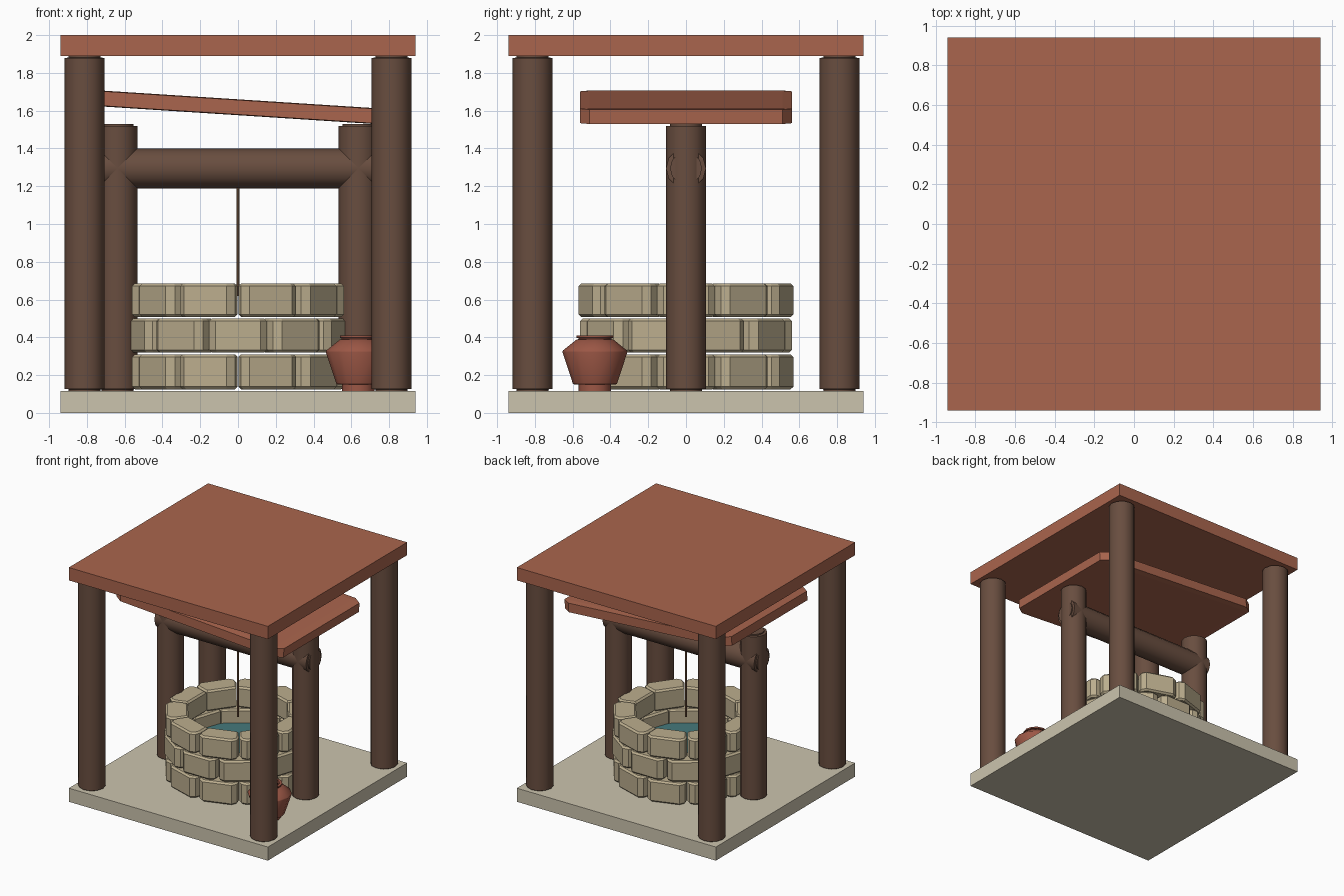
import bpy, bmesh, math
from mathutils import Matrix, Vector

if "Cube" in bpy.data.objects:
    bpy.data.objects.remove(bpy.data.objects["Cube"])


def material(name, rgb):
    m = bpy.data.materials.new(name)
    m.diffuse_color = (*rgb, 1)
    m.use_nodes = True
    m.node_tree.nodes["Principled BSDF"].inputs["Base Color"].default_value = m.diffuse_color
    return m


WOOD = material("wood", (0.14, 0.075, 0.05))
TILE = material("terracotta", (0.40, 0.13, 0.075))
CLAY = material("clay", (0.33, 0.095, 0.06))
STONE = material("stone", (0.50, 0.42, 0.27))
FLOOR = material("floor_stone", (0.60, 0.55, 0.42))
ROPE = material("rope", (0.27, 0.14, 0.07))
WATER = material("water", (0.06, 0.19, 0.20))


def finish(name, bm, mat, smooth=None):
    bmesh.ops.recalc_face_normals(bm, faces=bm.faces)
    me = bpy.data.meshes.new(name)
    bm.to_mesh(me)
    bm.free()
    me.materials.append(mat)
    ob = bpy.data.objects.new(name, me)
    bpy.context.collection.objects.link(ob)
    if smooth:
        bpy.ops.object.select_all(action='DESELECT')
        ob.select_set(True)
        bpy.context.view_layer.objects.active = ob
        bpy.ops.object.shade_smooth_by_angle(angle=math.radians(smooth))
    return ob


def box(name, size, centre, mat, bevel=0, tilt=0):
    # Bevelling the unit cube before scaling keeps the chamfer proportional
    bm = bmesh.new()
    bmesh.ops.create_cube(bm, size=1)
    if bevel:
        bmesh.ops.bevel(bm, geom=bm.edges[:], offset=bevel, segments=1, affect='EDGES')
    bm.transform(Matrix.Translation(centre) @ Matrix.Rotation(tilt, 4, 'Y')
                 @ Matrix.Diagonal((*size, 1)))
    return finish(name, bm, mat)


def lathe(name, profile, mat, matrix, sides=12):
    # Spin (radius, height) points into capped rings
    bm = bmesh.new()
    rings = [[bm.verts.new((r * math.cos(2 * math.pi * i / sides),
                            r * math.sin(2 * math.pi * i / sides), z))
              for i in range(sides)] for r, z in profile]
    for a, b in zip(rings, rings[1:]):
        for i in range(sides):
            j = (i + 1) % sides
            bm.faces.new((a[i], a[j], b[j], b[i]))
    bm.faces.new(rings[0][::-1])
    bm.faces.new(rings[-1])
    bm.transform(matrix)
    return finish(name, bm, mat, 40)


def log(name, start, end, r=0.106):
    # Round timber with a narrower stub at both ends
    start, end = Vector(start), Vector(end)
    axis = end - start
    n = axis.length
    profile = [(r * .8, 0), (r * .8, .01), (r, .012), (r, n - .012), (r * .8, n - .01), (r * .8, n)]
    rot = axis.to_track_quat('Z', 'Y').to_matrix().to_4x4()
    return lathe(name, profile, WOOD, Matrix.Translation(start) @ rot)


def stone(name, angle, z0, z1):
    # Wedge with chamfered outer corners, then softened top and bottom rims
    half = [(.122, .385), (.154, .48), (.153, .525), (.118, .56)]
    plan = half + [(-x, y) for x, y in reversed(half)]
    bm = bmesh.new()
    face = bm.faces.new([bm.verts.new((x, -y, z0)) for x, y in plan])
    top = bmesh.ops.extrude_face_region(bm, geom=[face])['geom']
    bmesh.ops.translate(bm, vec=(0, 0, z1 - z0),
                        verts=[v for v in top if isinstance(v, bmesh.types.BMVert)])
    bmesh.ops.recalc_face_normals(bm, faces=bm.faces)
    rims = [e for e in bm.edges if abs(e.verts[0].co.z - e.verts[1].co.z) < 1e-4]
    bmesh.ops.bevel(bm, geom=rims, offset=.014, segments=1, affect='EDGES')
    bm.transform(Matrix.Rotation(angle, 4, 'Z'))
    return finish(name, bm, STONE)


# Floor slab and main roof slab
box("floor_slab", (1.88, 1.88, .116), (0, 0, .058), FLOOR)
box("roof_slab", (1.88, 1.88, .11), (0, 0, 1.945), TILE)

# Corner posts
for sx, nx in ((-1, "left"), (1, "right")):
    for sy, ny in ((-1, "front"), (1, "back")):
        log(f"{ny}_{nx}_post", (sx * .812, sy * .812, .115), (sx * .812, sy * .812, 1.891))
    # Windlass support beside the well
    log(f"{nx}_well_post", (sx * .638, 0, .115), (sx * .638, 0, 1.53))

# Crossbeam, rope and tilted inner roof
log("crossbeam", (-.728, 0, 1.295), (.728, 0, 1.295))
lathe("rope", [(.009, .62), (.009, 1.25)], ROPE, Matrix.Identity(4), 8)
box("tilted_canopy", (1.58, 1.12, .084), (0, 0, 1.618), TILE, bevel=.045, tilt=.0643)

# Well wall: three staggered courses of ten stones
for course, (z0, z1) in enumerate(((.125, .31), (.32, .5), (.508, .685))):
    shift = 0 if course % 2 else .5
    for i in range(10):
        stone(f"well_stone_{course + 1}_{i + 1}", (i + shift) * math.pi / 5, z0, z1)

# Water surface
lathe("water", [(.4, .365), (.4, .385)], WATER, Matrix.Identity(4), 20)

# Clay pot with open mouth
pot = [(.086, .115), (.086, .15), (.116, .152), (.172, .322), (.17, .33), (.098, .388),
       (.088, .39), (.088, .396), (.098, .398), (.098, .41), (.076, .41), (.076, .385),
       (.145, .325), (.095, .17)]
lathe("clay_pot", pot, CLAY, Matrix.Translation((.637, -.482, 0)))
